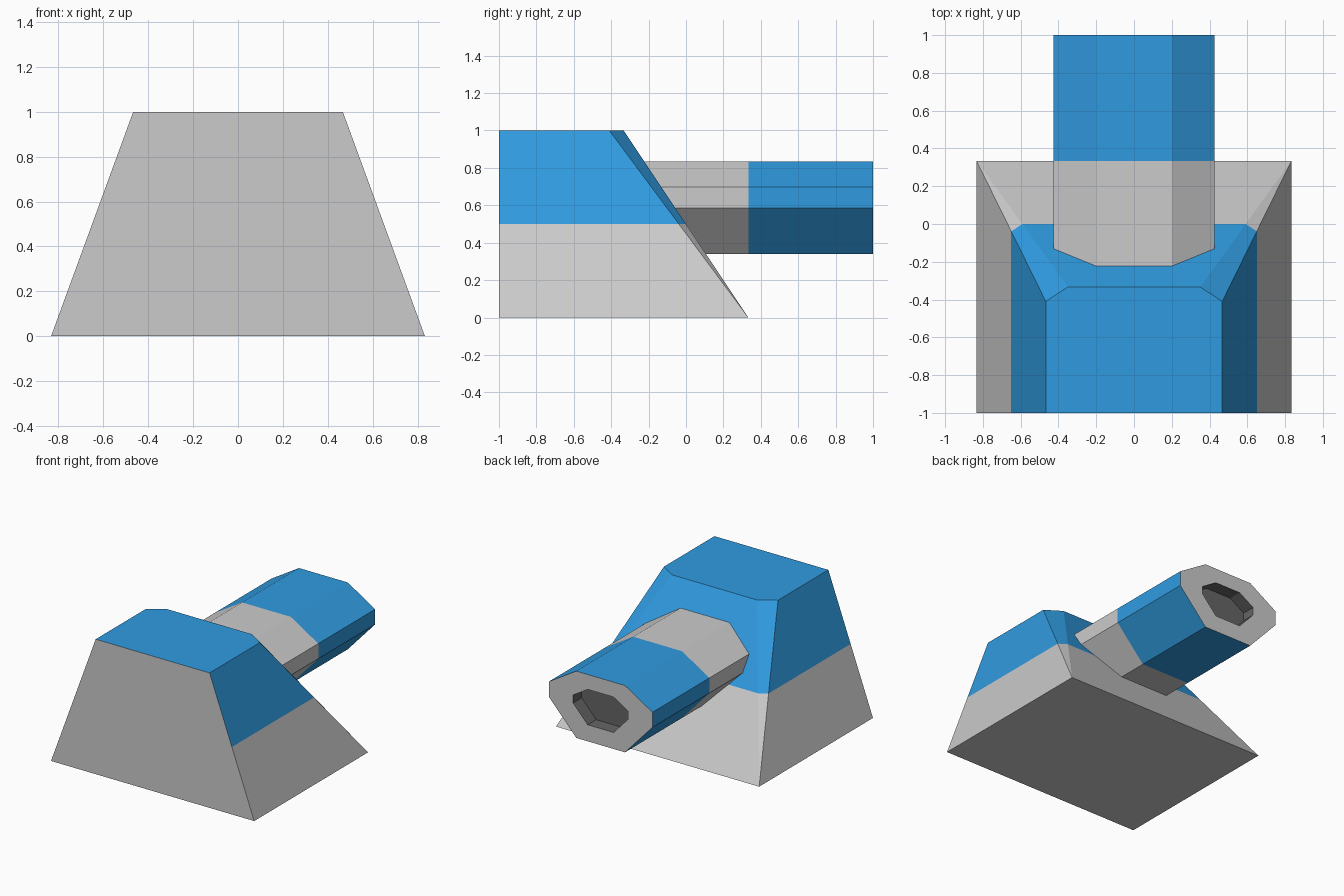
import bpy, bmesh

if "Cube" in bpy.data.objects:
    bpy.data.objects.remove(bpy.data.objects["Cube"])


def material(name, rgb):
    mat = bpy.data.materials.new(name)
    mat.diffuse_color = (*rgb, 1)
    mat.use_nodes = True
    mat.node_tree.nodes["Principled BSDF"].inputs["Base Color"].default_value = mat.diffuse_color
    return mat


GREY = material("plain_grey", (0.8, 0.8, 0.8))
BLUE = material("blue_paint", (0.03, 0.33, 0.75))
DARK = material("dark_bore", (0.13, 0.13, 0.13))


def finish(bm, name):
    bmesh.ops.recalc_face_normals(bm, faces=bm.faces)
    mesh = bpy.data.meshes.new(name)
    bm.to_mesh(mesh)
    bm.free()
    for mat in (GREY, BLUE, DARK):
        mesh.materials.append(mat)
    obj = bpy.data.objects.new(name, mesh)
    bpy.context.collection.objects.link(obj)
    return obj


def back_y(z):
    # sloping rear plane of the housing
    return (0.5 - z) * 2 / 3


# Housing: tapered block with clipped rear corners, blue above mid height
bm = bmesh.new()
fl, bl = [bm.verts.new((-0.833, y, 0)) for y in (-1, 0.333)]
fr, br = [bm.verts.new((0.833, y, 0)) for y in (-1, 0.333)]
half = ((0.467, -1), (0.467, -0.41), (0.35, -0.333))
tr = [bm.verts.new((x, y, 1)) for x, y in half]
tl = [bm.verts.new((-x, y, 1)) for x, y in half]
for face in ((fl, fr, br, bl), tr + tl[::-1], (fl, fr, tr[0], tl[0]),
             (br, bl, tl[2], tr[2]),
             (fr, br, tr[1], tr[0]), (br, tr[2], tr[1]),
             (fl, bl, tl[1], tl[0]), (bl, tl[2], tl[1])):
    bm.faces.new(face)
bmesh.ops.bisect_plane(bm, geom=bm.verts[:] + bm.edges[:] + bm.faces[:],
                       plane_co=(0, 0, 0.5), plane_no=(0, 0, 1))
for f in bm.faces:
    c = f.calc_center_median()
    f.material_index = 1 if c.z > 0.5 and c.y > -0.99 else 0
finish(bm, "housing")

# Barrel: eight-sided tube leaving the slope, grey root and blue end
right = [(0.2, 0.835), (0.425, 0.697), (0.425, 0.585), (0.2, 0.34)]
outline = right + [(-x, z) for x, z in reversed(right)]
bore = [(x * 0.53, 0.6 + (z - 0.6) * 0.53) for x, z in outline]
bm = bmesh.new()
rings = [[bm.verts.new((x, back_y(z), z)) for x, z in outline]]
for points, y in ((outline, 0.333), (outline, 1), (bore, 1), (bore, 0.9)):
    rings.append([bm.verts.new((x, y, z)) for x, z in points])
for a, b, index in zip(rings, rings[1:], (0, 1, 0, 2)):
    for i in range(8):
        j = (i + 1) % 8
        bm.faces.new((a[i], a[j], b[j], b[i])).material_index = index
bm.faces.new(rings[-1]).material_index = 2
finish(bm, "barrel")
